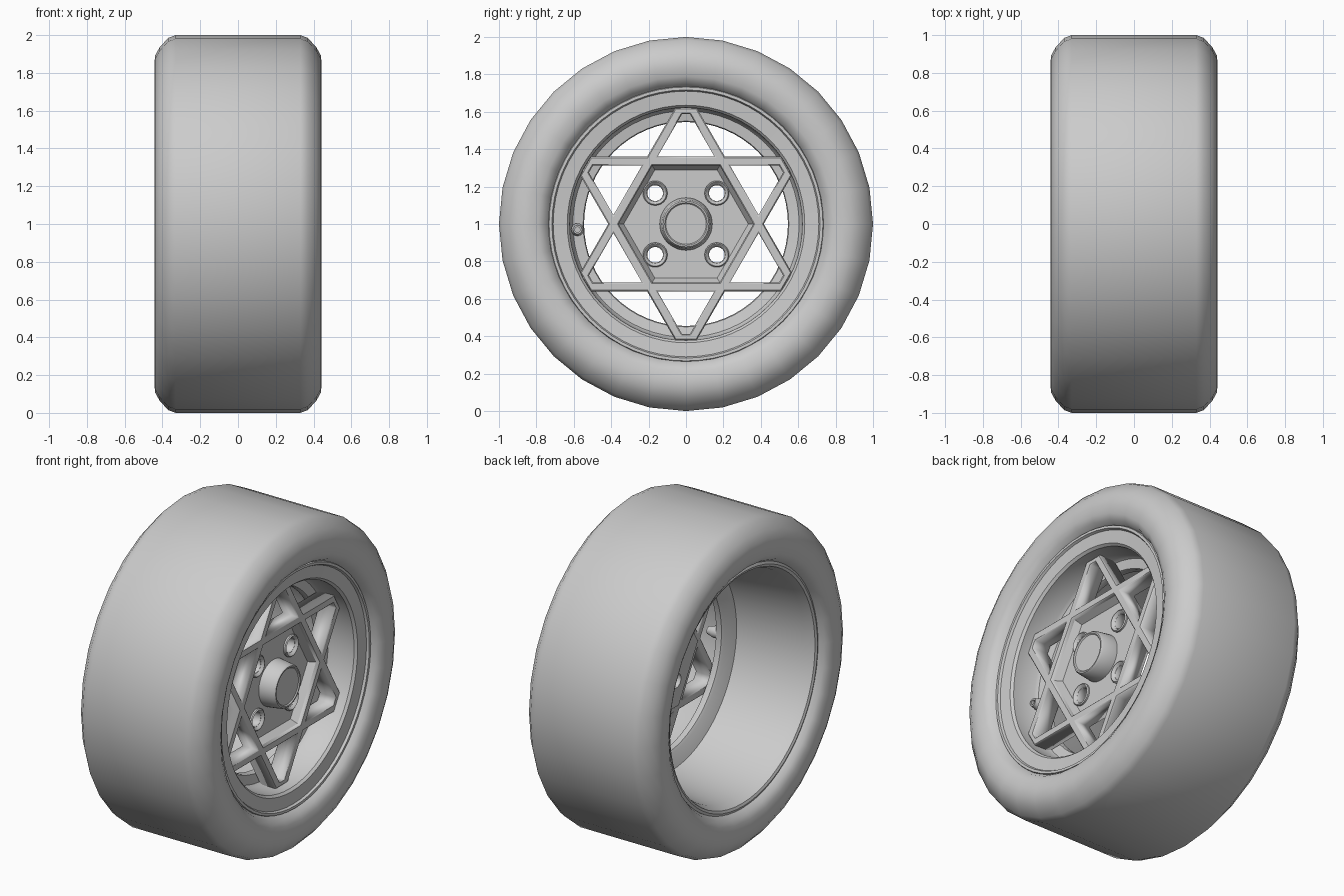
import bpy, bmesh, math
from mathutils import Matrix

if "Cube" in bpy.data.objects:
    bpy.data.objects.remove(bpy.data.objects["Cube"])

TAU = 2 * math.pi
CENTRE = (0, 0, 1)


def smooth(ob, angle):
    bpy.ops.object.select_all(action='DESELECT')
    ob.select_set(True)
    bpy.context.view_layer.objects.active = ob
    bpy.ops.object.shade_smooth_by_angle(angle=math.radians(angle))


def lathe(name, profile, segs, closed=True, pos=CENTRE, angle=35):
    """Spin (x, radius) points around the wheel axis."""
    bm = bmesh.new()
    rings = [[bm.verts.new((x, r * math.cos(TAU * i / segs), r * math.sin(TAU * i / segs)))
              for i in range(segs)] for x, r in profile]
    n = len(rings)
    for k in range(n if closed else n - 1):
        a, b = rings[k], rings[(k + 1) % n]
        for i in range(segs):
            j = (i + 1) % segs
            bm.faces.new((a[i], a[j], b[j], b[i]))
    bmesh.ops.remove_doubles(bm, verts=bm.verts, dist=1e-5)
    bmesh.ops.recalc_face_normals(bm, faces=bm.faces)
    me = bpy.data.meshes.new(name)
    bm.to_mesh(me)
    bm.free()
    ob = bpy.data.objects.new(name, me)
    ob.location = pos
    bpy.context.collection.objects.link(ob)
    smooth(ob, angle)
    return ob


def cutout(name, loops, x0, x1, bevel):
    """Fill 2D outlines (y, z) with holes and thicken them from x0 to x1."""
    cu = bpy.data.curves.new(name, 'CURVE')
    cu.dimensions = '2D'
    cu.fill_mode = 'BOTH'
    cu.extrude = (x1 - x0) / 2 - bevel
    cu.bevel_depth = bevel
    cu.bevel_resolution = 0
    cu.offset = -bevel
    for pts in loops:
        sp = cu.splines.new('POLY')
        sp.points.add(len(pts) - 1)
        for p, (y, z) in zip(sp.points, pts):
            p.co = (y, z, 0, 1)
        sp.use_cyclic_u = True
    ob = bpy.data.objects.new(name, cu)
    bpy.context.collection.objects.link(ob)
    ob.matrix_world = (Matrix.Translation(((x0 + x1) / 2, 0, 1)) @
                       Matrix(((0, 0, 1, 0), (1, 0, 0, 0), (0, 1, 0, 0), (0, 0, 0, 1))))
    bpy.ops.object.select_all(action='DESELECT')
    ob.select_set(True)
    bpy.context.view_layer.objects.active = ob
    bpy.ops.object.convert(target='MESH')
    return bpy.context.object


def turn(p, a):
    c, s = math.cos(a), math.sin(a)
    return (p[0] * c - p[1] * s, p[0] * s + p[1] * c)


def ngon(r, n, cy=0, cz=0):
    return [(cy + r * math.cos(TAU * i / n), cz + r * math.sin(TAU * i / n)) for i in range(n)]


# Tyre: mirrored half profile, tread to bead
half = [(0.33, 1.0), (0.37, 0.985), (0.415, 0.935), (0.44, 0.89), (0.442, 0.84),
        (0.435, 0.79), (0.415, 0.755), (0.38, 0.735), (0.34, 0.71)]
lathe("tyre", half + [(-x, r) for x, r in reversed(half)], 32, angle=60)

# Rim: front lip, dish wall, inner ledge, barrel, rear flange
lathe("rim", [(0.37, 0.74), (0.392, 0.732), (0.392, 0.717), (0.378, 0.71), (0.37, 0.635),
              (0.355, 0.622), (0.21, 0.618), (0.19, 0.605), (0.18, 0.55), (0.17, 0.545),
              (0.14, 0.545), (0.13, 0.56), (0.10, 0.635), (-0.33, 0.685), (-0.385, 0.705),
              (-0.392, 0.72), (-0.385, 0.735), (-0.36, 0.738), (-0.34, 0.705), (0.34, 0.705)], 64)

# Star spokes: three-line frame with clipped tips, six windows and a hexagon
OUT, INN, TIP, WIN = 0.36, 0.312, 0.62, 0.587


def bar_y(apothem, z):
    return (apothem - z / 2) / math.cos(math.pi / 6)


star, windows = [], []
ty, wy, wb = bar_y(OUT, TIP), bar_y(INN, WIN), bar_y(INN, OUT)
notch = turn((OUT / math.cos(math.pi / 6), 0), math.pi / 3)
for k in range(6):
    a = k * TAU / 6
    star += [turn(notch, a), turn((ty, TIP), a), turn((-ty, TIP), a)]
    windows.append([turn(p, a) for p in [(wb, OUT), (wy, WIN), (-wy, WIN), (-wb, OUT)]])
hexagon = ngon(INN / math.cos(math.pi / 6), 6)
cutout("star_spokes", [star, hexagon] + windows, 0.19, 0.30, 0.006)

# Hub plate with four lug holes, and its sloped hexagonal border
lugs = [(y, z) for y in (-0.165, 0.165) for z in (-0.165, 0.165)]
cutout("hub_plate", [ngon(0.375, 6)] + [ngon(0.042, 24, *p) for p in lugs], 0.18, 0.24, 0.002)
lathe("hub_border", [(0.285, 0.364), (0.235, 0.364), (0.235, 0.33)], 6, angle=20)

# Lug seats
for i, (y, z) in enumerate(lugs):
    lathe(f"lug_seat_{i + 1}", [(0.235, 0.066), (0.25, 0.066), (0.256, 0.06), (0.25, 0.052),
                                (0.235, 0.042)], 24, pos=(0, y, 1 + z))

# Centre cap
lathe("centre_cap", [(0.22, 0), (0.22, 0.142), (0.25, 0.14), (0.33, 0.13), (0.342, 0.122),
                     (0.342, 0.114), (0.336, 0.108), (0.336, 0)], 48, closed=False)

# Valve stem on the rim ledge
lathe("valve", [(0.15, 0.034), (0.215, 0.034), (0.222, 0.03), (0.25, 0.024), (0.25, 0.014),
                (0.15, 0.014)], 16, pos=(0, -0.58, 0.97))
